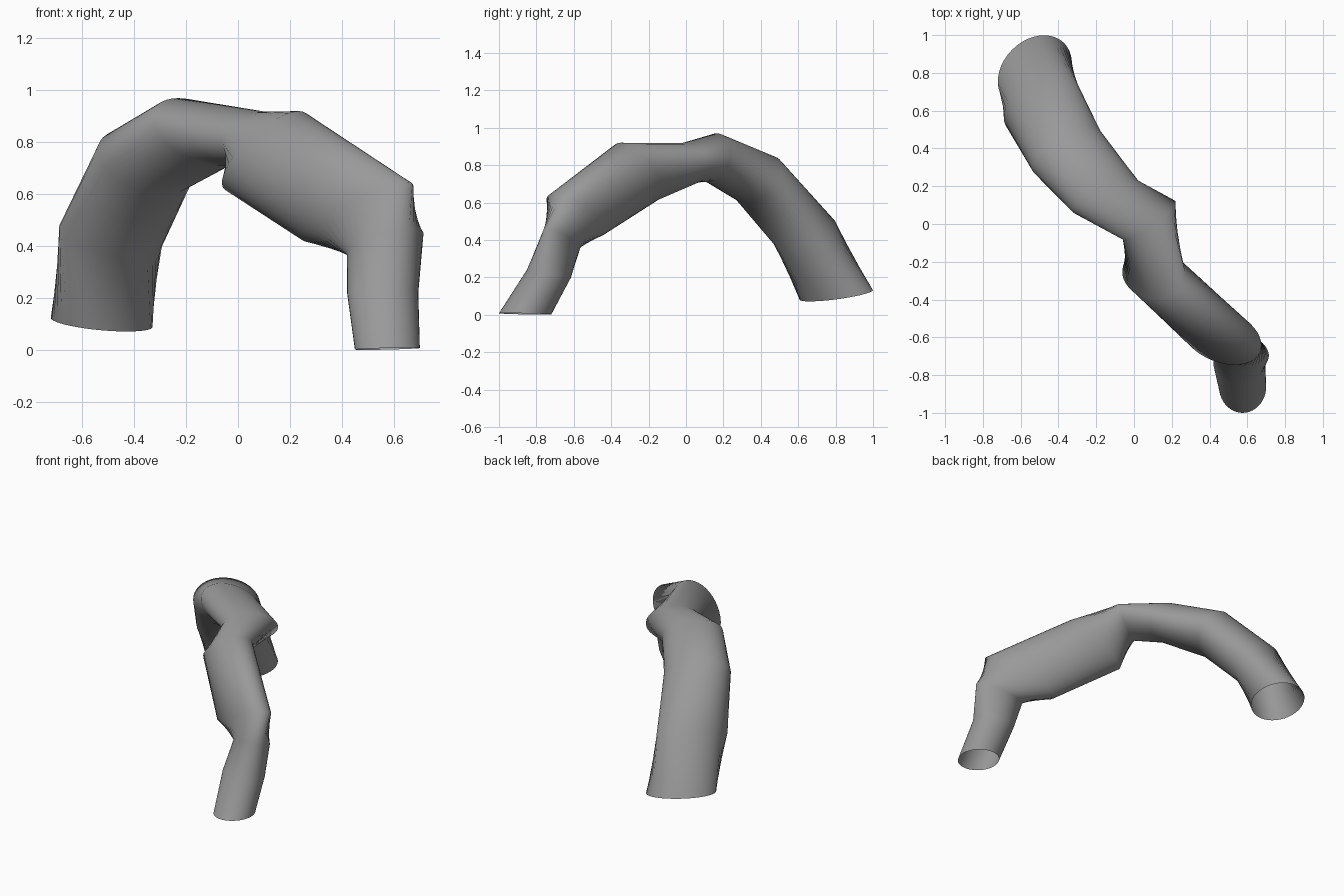
import bpy, bmesh, math
from mathutils import Vector

SIDES = 40

# Each station: centre, half-axis across the tube, half-axis towards the outer bend
stations = [
    ((0.575, -0.86, 0.005), (0.125, 0, 0.003), (0, -0.14, 0.003)),
    ((0.557, -0.733, 0.22), (0.137, 0, 0), (0, -0.118, 0.02)),
    ((0.567, -0.662, 0.41), (0.144, -0.015, 0.03), (0.03, -0.097, 0.045)),
    ((0.46, -0.59, 0.532), (0.10, 0.105, 0), (0.19, -0.115, 0.115)),
    ((0.105, -0.26, 0.765), (0.105, 0.10, 0), (0.13, -0.09, 0.155)),
    ((0.08, 0.02, 0.813), (0.14, 0.10, 0), (0.01, -0.03, 0.105)),
    ((-0.15, 0.145, 0.84), (0.16, 0.09, 0), (-0.08, 0.02, 0.13)),
    ((-0.355, 0.383, 0.724), (0.177, 0.11, -0.01), (-0.055, 0.075, 0.125)),
    ((-0.49, 0.633, 0.44), (0.197, 0.09, -0.02), (-0.03, 0.14, 0.075)),
    ((-0.525, 0.803, 0.107), (0.155, 0.155, 0.005), (-0.12, 0.12, 0.035)),
]

# Bent open-ended tube: loft elliptical rings along the arch
bm = bmesh.new()
rings = []
for centre, across, outer in stations:
    c, a, b = Vector(centre), Vector(across), Vector(outer)
    rings.append([bm.verts.new(c + a * math.cos(t) + b * math.sin(t))
                  for t in (2 * math.pi * k / SIDES for k in range(SIDES))])
for r0, r1 in zip(rings, rings[1:]):
    for k in range(SIDES):
        n = (k + 1) % SIDES
        bm.faces.new((r0[k], r1[k], r1[n], r0[n]))

mesh = bpy.data.meshes.new("arched_tube")
bm.to_mesh(mesh)
bm.free()
tube = bpy.data.objects.new("arched_tube", mesh)
bpy.context.collection.objects.link(tube)

# Dark grey surface
grey = bpy.data.materials.new("dark_grey")
grey.diffuse_color = (0.32, 0.32, 0.32, 1)
mesh.materials.append(grey)

# Smooth shading, keeping the hard pinch creases
bpy.context.view_layer.objects.active = tube
tube.select_set(True)
bpy.ops.object.shade_smooth_by_angle(angle=math.radians(75))
